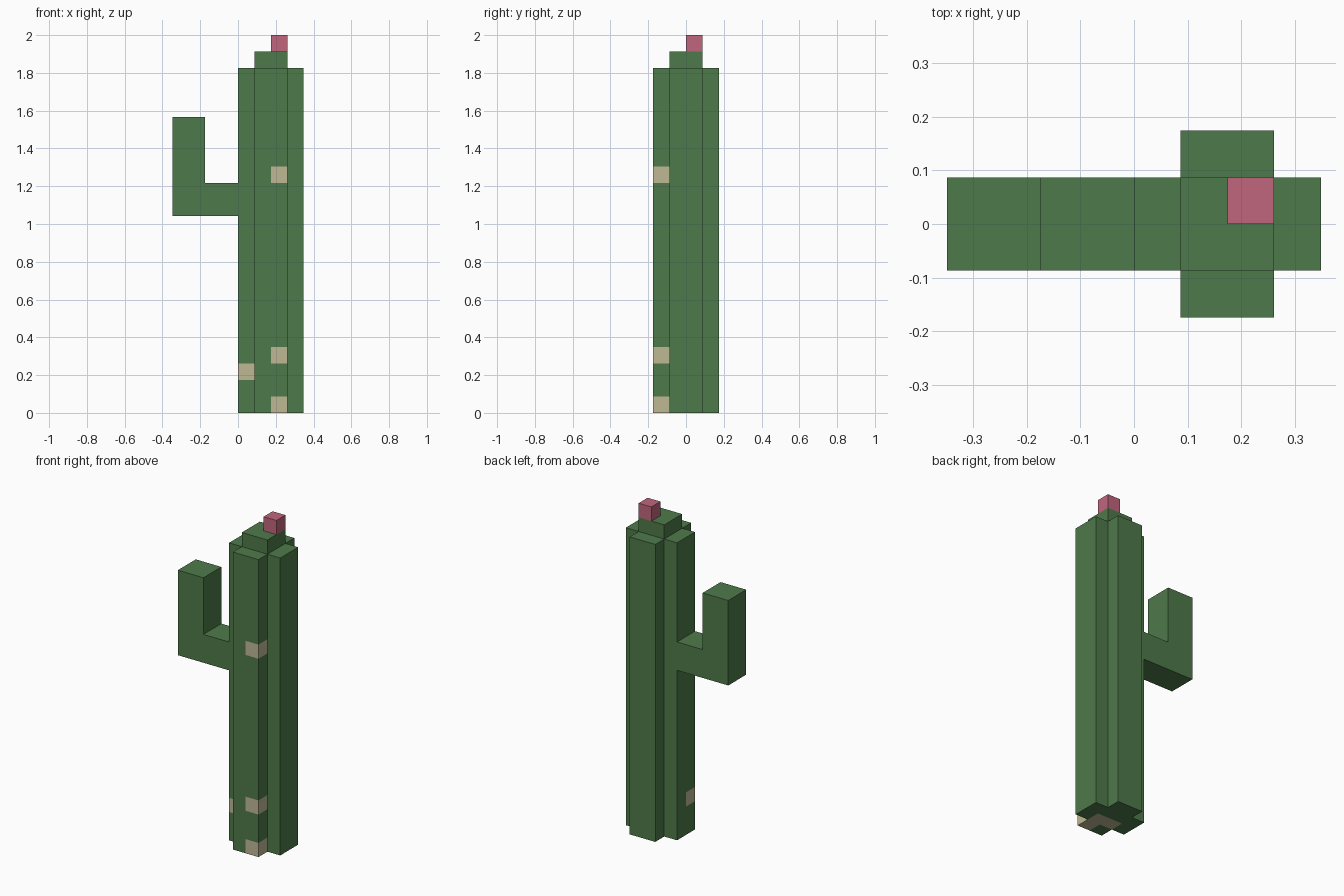
import bpy, bmesh, math
from mathutils import Vector

cube = bpy.data.objects.get("Cube")
if cube:
    bpy.data.objects.remove(cube, do_unlink=True)

U = 2 / 23  # one block; everything is laid out in whole blocks


def material(name, rgb):
    m = bpy.data.materials.new(name)
    m.use_nodes = True
    m.diffuse_color = (*rgb, 1)
    m.node_tree.nodes["Principled BSDF"].inputs["Base Color"].default_value = (*rgb, 1)
    return m


green = material("cactus green", (0.076, 0.195, 0.069))
tan = material("dry tan", (0.52, 0.479, 0.296))
pink = material("flower pink", (0.527, 0.133, 0.205))


def extrude_profile(points, direction):
    """Closed prism from a flat outline."""
    bm = bmesh.new()
    face = bm.faces.new([bm.verts.new(p) for p in points])
    res = bmesh.ops.extrude_face_region(bm, geom=[face], use_keep_orig=True)
    verts = [g for g in res["geom"] if isinstance(g, bmesh.types.BMVert)]
    bmesh.ops.translate(bm, vec=direction, verts=verts)
    bmesh.ops.recalc_face_normals(bm, faces=bm.faces[:])
    return bm


def drop_face(bm, centre):
    """Remove the hidden contact face at a given centre."""
    hit = [f for f in bm.faces if (f.calc_center_median() - Vector(centre)).length < 0.01]
    bmesh.ops.delete(bm, geom=hit, context='FACES_ONLY')


def finish(bm, name, mats):
    bmesh.ops.scale(bm, vec=(U, U, U), verts=bm.verts[:])
    mesh = bpy.data.meshes.new(name)
    bm.to_mesh(mesh)
    bm.free()
    for m in mats:
        mesh.materials.append(m)
    obj = bpy.data.objects.new(name, mesh)
    bpy.context.collection.objects.link(obj)
    return obj


# Trunk: cross-shaped column
cross = [(1, -2), (3, -2), (3, -1), (4, -1), (4, 1), (3, 1),
         (3, 2), (1, 2), (1, 1), (0, 1), (0, -1), (1, -1)]
trunk = extrude_profile([(x, y, 0) for x, y in cross], (0, 0, 21))

# Cut block lines where spots and the raised crown need edges
cuts = {0: (1, 2, 3), 1: (-1, 0, 1), 2: (1, 2, 3, 4, 14, 15)}
for axis, values in cuts.items():
    normal = Vector((0, 0, 0))
    normal[axis] = 1
    for v in values:
        bmesh.ops.bisect_plane(trunk, geom=trunk.verts[:] + trunk.edges[:] + trunk.faces[:],
                               plane_co=normal * v, plane_no=normal, dist=1e-5)

# Raised crown in the middle of the top
top = []
for f in trunk.faces:
    c = f.calc_center_median()
    if c.z > 20.9 and 1 < c.x < 3 and -1 < c.y < 1:
        top.append(f)
res = bmesh.ops.extrude_face_region(trunk, geom=top)
bmesh.ops.translate(trunk, vec=(0, 0, 1),
                    verts=[g for g in res["geom"] if isinstance(g, bmesh.types.BMVert)])
bmesh.ops.recalc_face_normals(trunk, faces=trunk.faces[:])

# Dry spots: every outer face of these blocks is tan
spots = {(2, -2, 14), (2, -2, 3), (2, -2, 0), (0, -1, 2), (2, -1, 0), (1, -1, 0)}
for f in trunk.faces:
    inside = f.calc_center_median() - f.normal * 0.5
    if tuple(math.floor(a) for a in inside) in spots:
        f.material_index = 1
bmesh.ops.dissolve_limit(trunk, angle_limit=0.01, verts=trunk.verts[:],
                         edges=trunk.edges[:], delimit={'MATERIAL'})
finish(trunk, "trunk", [green, tan])

# Side arm: bent outline, open where it meets the trunk
bend = [(0, 12), (0, 14), (-2, 14), (-2, 18), (-4, 18), (-4, 12)]
arm = extrude_profile([(x, -1, z) for x, z in bend], (0, 2, 0))
drop_face(arm, (0, 0, 13))
finish(arm, "side_arm", [green])

# Flower block on the crown
flower = extrude_profile([(2, 0, 22), (3, 0, 22), (3, 1, 22), (2, 1, 22)], (0, 0, 1))
drop_face(flower, (2.5, 0.5, 22))
finish(flower, "flower", [pink])
